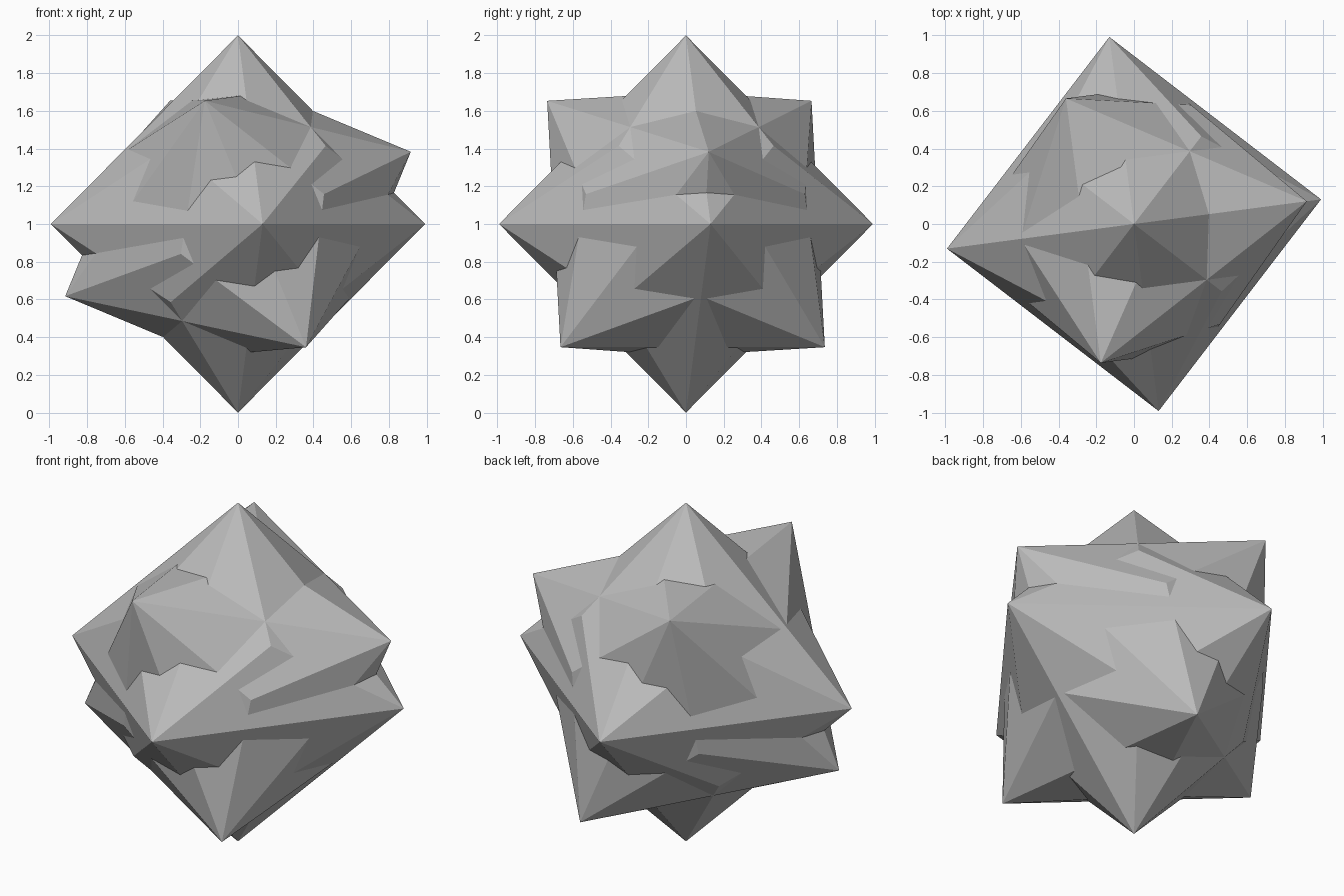
import bpy, bmesh, math
from mathutils import Euler, Vector

cube = bpy.data.objects.get("Cube")
if cube:
    bpy.data.objects.remove(cube, do_unlink=True)

grey = bpy.data.materials.new("plain grey")
grey.use_nodes = True
colour = (0.5, 0.5, 0.5, 1)
grey.diffuse_color = colour
grey.node_tree.nodes["Principled BSDF"].inputs["Base Color"].default_value = colour

CENTRE = Vector((0, 0, 1))
LOW = math.sqrt(2) - 1  # coordinate of the low three-sided peaks


def triakis_octahedron(name, degrees):
    """Octahedron of radius 1 with a shallow pyramid on every face."""
    turn = Euler([math.radians(d) for d in degrees]).to_matrix()
    signs = (-1, 1)
    points = [Vector([s if i == axis else 0 for i in range(3)])
              for axis in range(3) for s in signs]
    points += [Vector((x, y, z)) * LOW for x in signs for y in signs for z in signs]
    bm = bmesh.new()
    for p in points:
        bm.verts.new(turn @ p + CENTRE)
    bmesh.ops.convex_hull(bm, input=bm.verts)
    bmesh.ops.recalc_face_normals(bm, faces=bm.faces)
    mesh = bpy.data.meshes.new(name)
    bm.to_mesh(mesh)
    bm.free()
    mesh.materials.append(grey)
    obj = bpy.data.objects.new(name, mesh)
    bpy.context.collection.objects.link(obj)
    return obj


# Two equal spiked solids that pass through each other
triakis_octahedron("upright_solid", (0, 0, 7.5))
triakis_octahedron("tilted_solid", (45, -22.5, 7.5))
